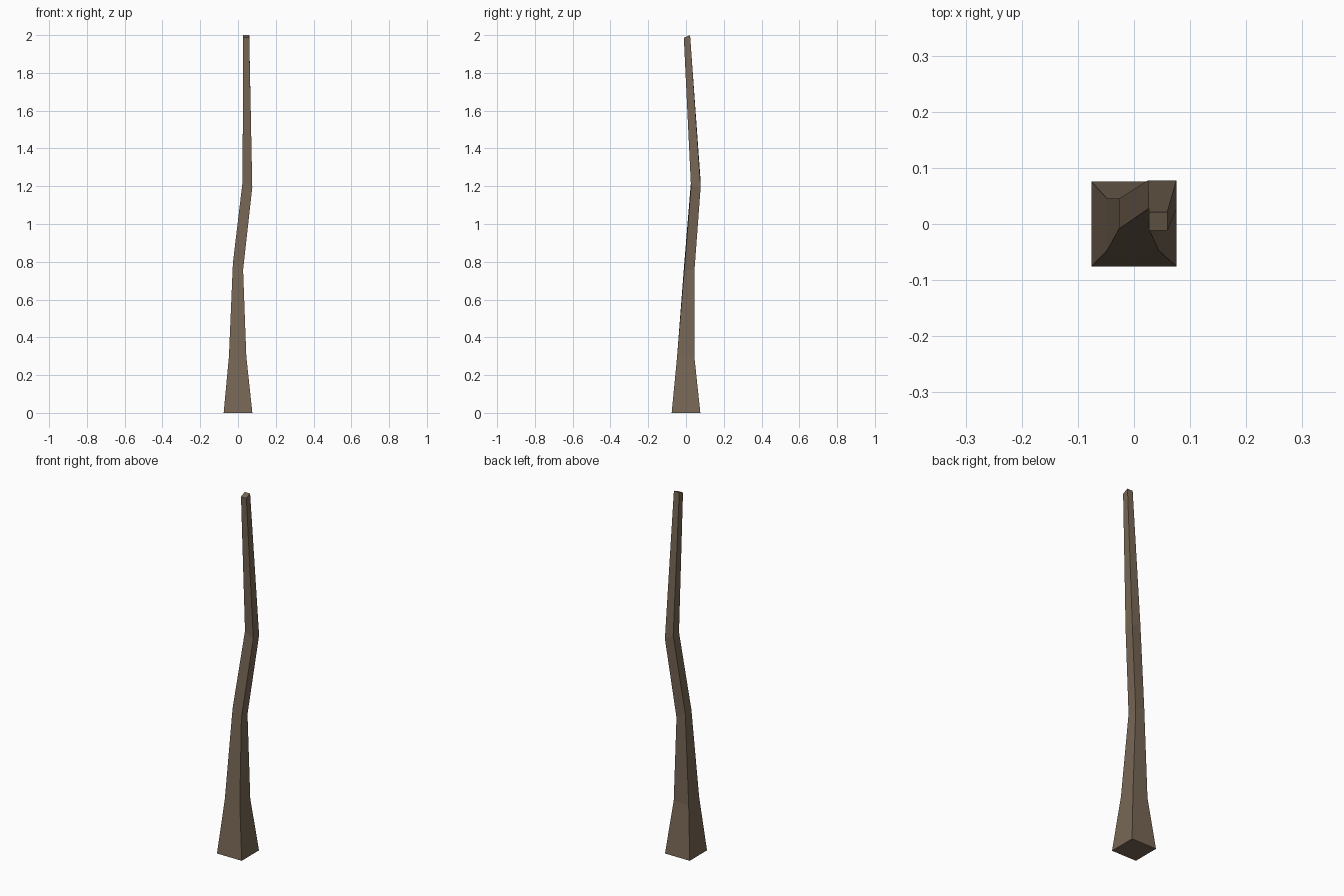
import bpy, bmesh
from mathutils import Vector

if "Cube" in bpy.data.objects:
    bpy.data.objects.remove(bpy.data.objects["Cube"])

# Ring: centre x, y, z, half width, slope of z along x, slope of z along y
RINGS = [
    (0.0, 0.0, 0.0, 0.076, 0.0, 0.0),
    (-0.002, -0.001, 0.295, 0.046, 0.0, -0.1),
    (0.0, 0.018, 0.775, 0.027, -0.7, 0.0),
    (0.050, 0.052, 1.21, 0.0255, -0.6, 0.0),
    (0.043, 0.005, 1.993, 0.0165, 0.0, 0.42),
]
CORNERS = [(-1, -1), (1, -1), (1, 1), (-1, 1)]

bark = bpy.data.materials.new("brown wood")
bark.diffuse_color = (0.185, 0.135, 0.09, 1)
bark.use_nodes = True
bark.node_tree.nodes["Principled BSDF"].inputs["Base Color"].default_value = bark.diffuse_color

# Crooked square pole lofted through the rings
bm = bmesh.new()
loops = []
for x, y, z, h, sx, sy in RINGS:
    loops.append([bm.verts.new(Vector((x + cx * h, y + cy * h, z + cx * h * sx + cy * h * sy)))
                  for cx, cy in CORNERS])
for low, high in zip(loops, loops[1:]):
    for i in range(4):
        j = (i + 1) % 4
        bm.faces.new((low[i], low[j], high[j], high[i]))

# End caps
bm.faces.new(loops[0][::-1])
bm.faces.new(loops[-1])
bmesh.ops.recalc_face_normals(bm, faces=bm.faces)

mesh = bpy.data.meshes.new("wooden_pole")
bm.to_mesh(mesh)
bm.free()
mesh.materials.append(bark)
pole = bpy.data.objects.new("wooden_pole", mesh)
bpy.context.collection.objects.link(pole)
